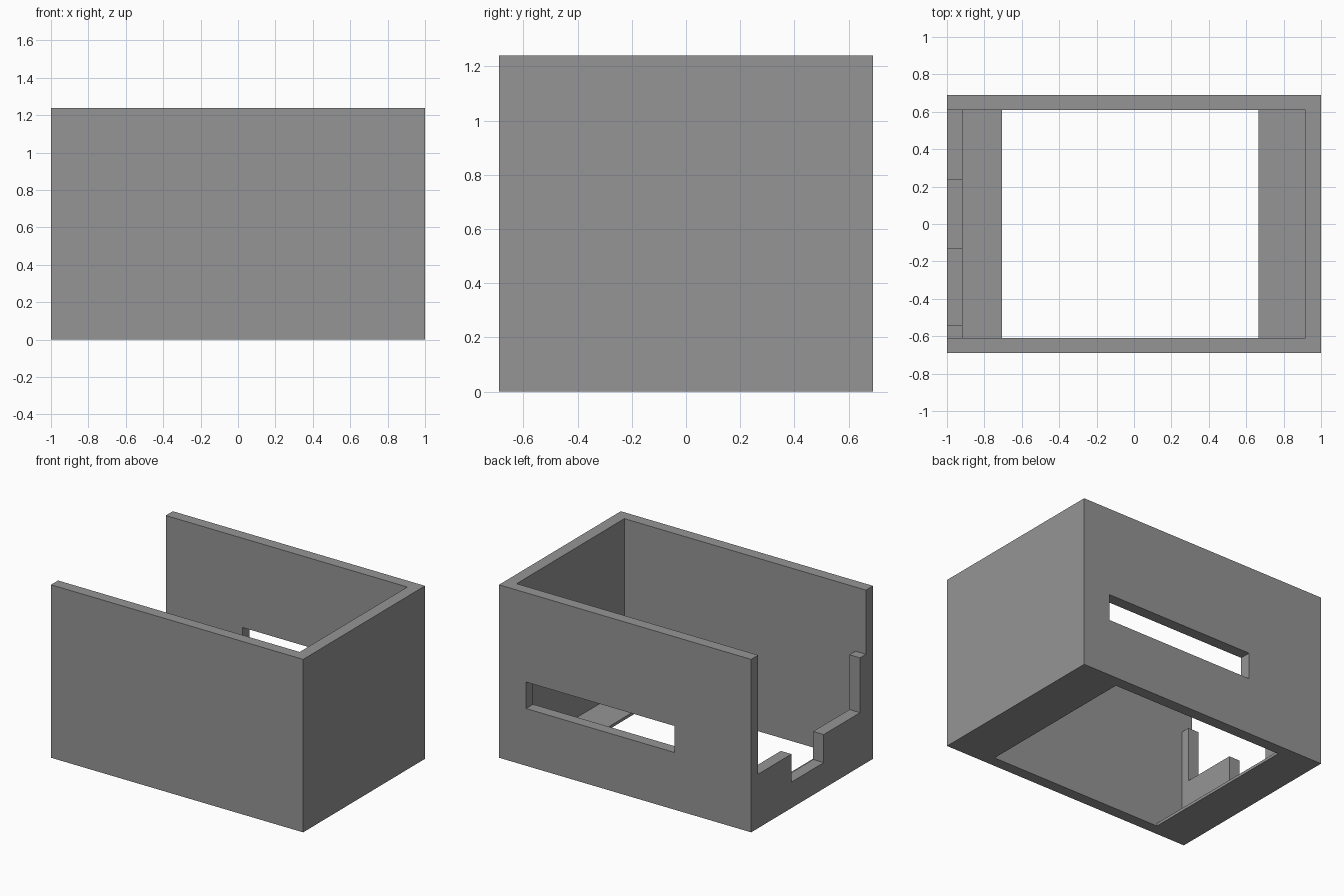
import bpy

if "Cube" in bpy.data.objects:
    bpy.data.objects.remove(bpy.data.objects["Cube"])

HX, HY, H = 1.0, 0.69, 1.24      # outer half sizes and height
IX, IY = 0.916, 0.61             # inner faces of the walls
FLOOR = 0.02

grey = bpy.data.materials.new("grey")
grey.diffuse_color = (0.3, 0.3, 0.3, 1)
grey.use_nodes = True
grey.node_tree.nodes["Principled BSDF"].inputs["Base Color"].default_value = grey.diffuse_color


def prism(name, profile, axis, lo, hi):
    """Extrude a closed 2D profile from lo to hi along axis x or z."""
    place = {"x": lambda a, b, d: (d, a, b), "z": lambda a, b, d: (a, b, d)}[axis]
    n = len(profile)
    verts = [place(a, b, d) for d in (lo, hi) for a, b in profile]
    faces = [tuple(reversed(range(n))), tuple(range(n, 2 * n))]
    faces += [(i, (i + 1) % n, n + (i + 1) % n, n + i) for i in range(n)]
    mesh = bpy.data.meshes.new(name)
    mesh.from_pydata(verts, [], faces)
    mesh.materials.append(grey)
    obj = bpy.data.objects.new(name, mesh)
    bpy.context.collection.objects.link(obj)
    return obj


def rect(x0, x1, y0, y1):
    return [(x0, y0), (x1, y0), (x1, y1), (x0, y1)]


def cut(target, cutter):
    mod = target.modifiers.new(cutter.name, "BOOLEAN")
    mod.operation, mod.solver, mod.object = "DIFFERENCE", "EXACT", cutter
    cutter.hide_render = True
    cutter.hide_set(True)


# Solid case block
case = prism("case", rect(-HX, HX, -HY, HY), "z", 0, H)

# Inner cavity above the thin floor
cut(case, prism("cavity_cutter", rect(-IX, IX, -IY, IY), "z", FLOOR, H + 0.2))

# Wide floor opening between two floor strips
cut(case, prism("floor_cutter", rect(-0.705, 0.665, -IY, IY), "z", -0.2, 0.2))

# Long slot through the back wall
cut(case, prism("slot_cutter", rect(-0.393, 0.785, 0.5, 0.9), "z", 0.41, 0.60))

# Stepped cut-out in the left wall
steps = [(IY, H + 0.2), (-IY, H + 0.2), (-IY, 0.78), (-0.543, 0.78),
         (-0.543, 0.387), (-0.132, 0.387), (-0.132, 0.186), (0.234, 0.186),
         (0.234, 0.387), (IY, 0.387)]
cut(case, prism("left_wall_cutter", steps, "x", -1.2, -0.8))
